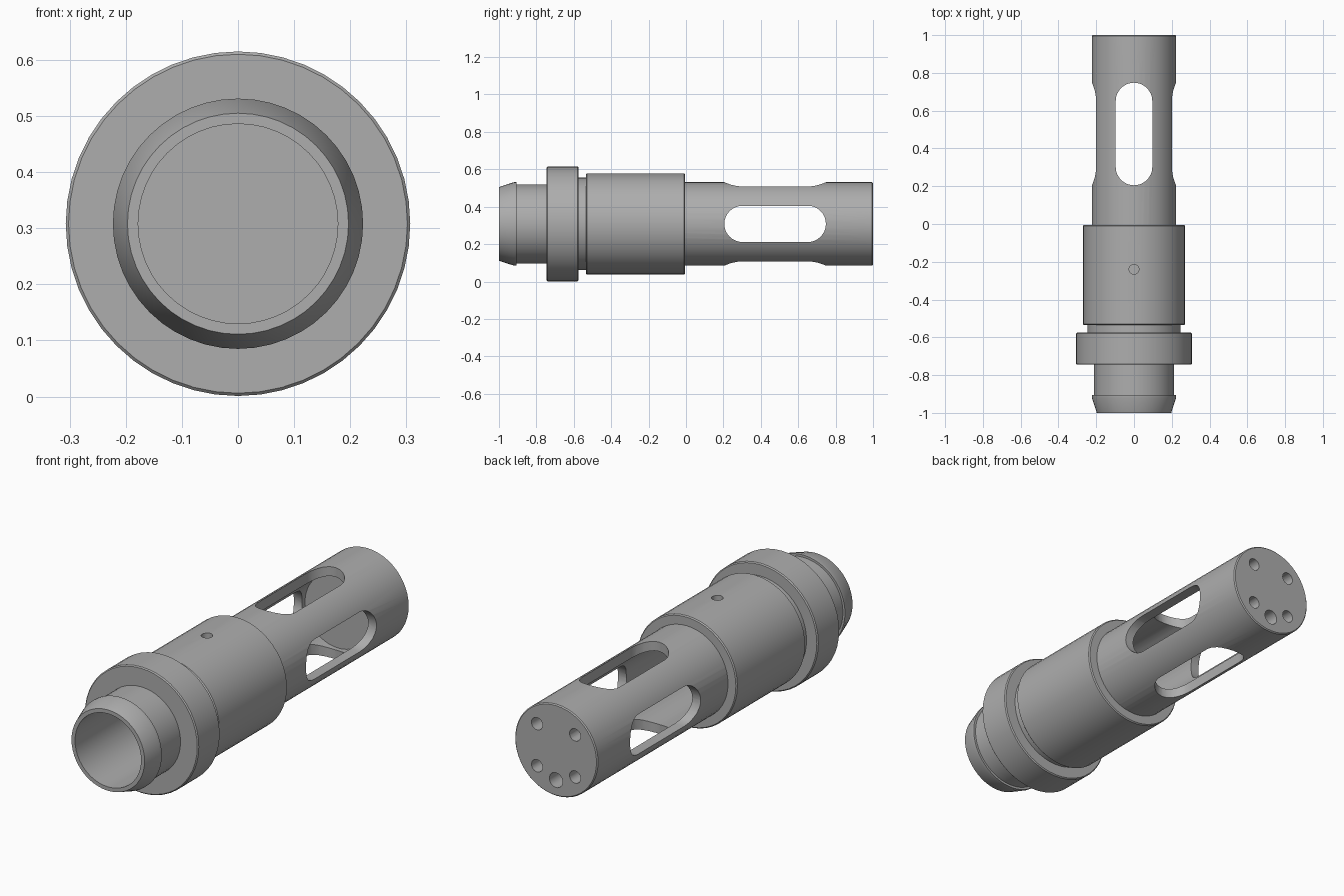
import bpy, bmesh, math
from mathutils import Vector, Matrix

cube = bpy.data.objects.get("Cube")
if cube:
    bpy.data.objects.remove(cube, do_unlink=True)

AXIS_Z = 0.308
SEGMENTS = 48

metal = bpy.data.materials.new("grey metal")
metal.use_nodes = True
GREY = (0.42, 0.42, 0.42, 1)
metal.diffuse_color = GREY
metal.node_tree.nodes["Principled BSDF"].inputs["Base Color"].default_value = GREY


def add_object(name, bm):
    bmesh.ops.recalc_face_normals(bm, faces=bm.faces)
    mesh = bpy.data.meshes.new(name)
    bm.to_mesh(mesh)
    bm.free()
    mesh.materials.append(metal)
    obj = bpy.data.objects.new(name, mesh)
    bpy.context.collection.objects.link(obj)
    return obj


def lathe(name, profile, closed):
    """Turn (radius, y) points around the long axis."""
    bm = bmesh.new()
    verts = [bm.verts.new((r, y, AXIS_Z)) for r, y in profile]
    edges = [bm.edges.new(pair) for pair in zip(verts, verts[1:])]
    if closed:
        edges.append(bm.edges.new((verts[-1], verts[0])))
    bmesh.ops.spin(bm, geom=verts + edges, cent=(0, 0, AXIS_Z), axis=(0, 1, 0),
                   angle=math.tau, steps=SEGMENTS, use_merge=False)
    bmesh.ops.remove_doubles(bm, verts=bm.verts, dist=0.0001)
    return add_object(name, bm)


def drill(name, radius, centre, depth, along_y):
    """Round cutter, centred on the given point."""
    bm = bmesh.new()
    turn = Matrix.Rotation(math.pi / 2, 4, 'X') if along_y else Matrix()
    bmesh.ops.create_cone(bm, cap_ends=True, segments=24, radius1=radius, radius2=radius,
                          depth=depth, matrix=Matrix.Translation(centre) @ turn)
    return add_object(name, bm)


def slot_cutter(name, y0, y1, half_width, sideways):
    """Round-ended prism that passes through both walls of the tube."""
    bm = bmesh.new()
    ring = []
    for end, start in ((y1 - half_width, 0), (y0 + half_width, math.pi)):
        for i in range(17):
            a = start + math.pi * i / 16
            ring.append(bm.verts.new((half_width * math.cos(a), end + half_width * math.sin(a), -0.5)))
    face = bm.faces.new(ring)
    top = bmesh.ops.extrude_face_region(bm, geom=[face])["geom"]
    bmesh.ops.translate(bm, vec=(0, 0, 1), verts=[g for g in top if isinstance(g, bmesh.types.BMVert)])
    if sideways:
        bmesh.ops.rotate(bm, verts=bm.verts, cent=(0, 0, 0), matrix=Matrix.Rotation(math.pi / 2, 3, 'Y'))
    bmesh.ops.translate(bm, verts=bm.verts, vec=(0, 0, AXIS_Z))
    return add_object(name, bm)


def cut(obj, cutters):
    """Subtract the cutters, then remove them."""
    for cutter in cutters:
        mod = obj.modifiers.new("cut", 'BOOLEAN')
        mod.operation = 'DIFFERENCE'
        mod.solver = 'EXACT'
        mod.object = cutter
    graph = bpy.context.evaluated_depsgraph_get()
    graph.update()
    mesh = bpy.data.meshes.new_from_object(obj.evaluated_get(graph))
    obj.modifiers.clear()
    obj.data = mesh
    for cutter in cutters:
        bpy.data.objects.remove(cutter, do_unlink=True)


# Long hollow tube with a flared nose and a closed back end
tube = lathe("slotted_tube", [
    (0, 0.77), (0.178, 0.77), (0.178, -1), (0.197, -1), (0.223, -0.92), (0.223, -0.905),
    (0.212, -0.905), (0.212, -0.66), (0.223, -0.66), (0.223, 0.995), (0.218, 1), (0, 1)], False)

# Wide ring with narrow chamfers
flange = lathe("flange", [
    (0.2, -0.745), (0.302, -0.745), (0.307, -0.74), (0.307, -0.58), (0.302, -0.575), (0.2, -0.575)], True)

# Thick sleeve with a shallow neck at its front
collar = lathe("collar", [
    (0.2, -0.6), (0.247, -0.6), (0.247, -0.535), (0.265, -0.535), (0.27, -0.53),
    (0.27, -0.01), (0.265, -0.005), (0.2, -0.005)], True)

# Side windows and end-cap holes
cutters = [slot_cutter("slot_cutter", 0.205, 0.748, 0.097, side) for side in (False, True)]
for degrees in (45, 135, 225, 270, 315):
    a = math.radians(degrees)
    spot = Vector((0.145 * math.cos(a), 1, AXIS_Z + 0.145 * math.sin(a)))
    cutters.append(drill("hole_cutter", 0.036 if degrees == 270 else 0.03, spot, 0.3, True))
cut(tube, cutters)

# Small pin hole in the top of the collar
cut(collar, [drill("pin_cutter", 0.026, Vector((0, -0.24, AXIS_Z + 0.27)), 0.1, False)])

# Smooth round walls, sharp rims
for obj in (tube, flange, collar):
    bpy.ops.object.select_all(action='DESELECT')
    obj.select_set(True)
    bpy.context.view_layer.objects.active = obj
    bpy.ops.object.shade_smooth_by_angle(angle=math.radians(30))
